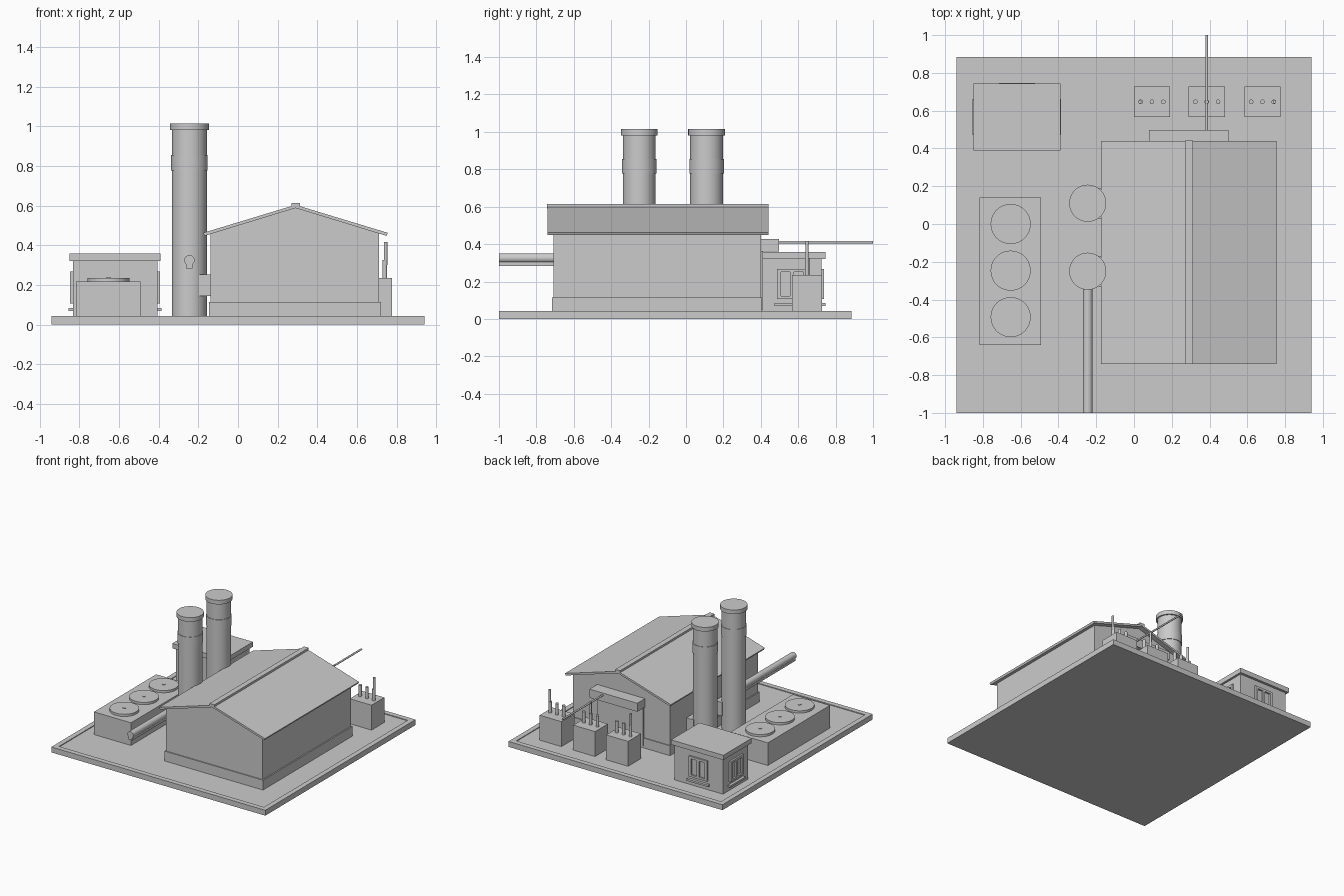
import bpy
import math
from mathutils import Vector

if "Cube" in bpy.data.objects:
    bpy.data.objects.remove(bpy.data.objects["Cube"], do_unlink=True)

grey = bpy.data.materials.new("plain grey")
grey.use_nodes = True
grey.diffuse_color = (0.6, 0.6, 0.6, 1)
grey.node_tree.nodes["Principled BSDF"].inputs["Base Color"].default_value = (0.6, 0.6, 0.6, 1)

GROUND = 0.037


def box(name, x, y, z):
    """Box from (min, max) ranges."""
    bpy.ops.mesh.primitive_cube_add(size=1, location=[sum(r) / 2 for r in (x, y, z)])
    ob = bpy.context.object
    ob.name = name
    ob.scale = [r[1] - r[0] for r in (x, y, z)]
    bpy.ops.object.transform_apply(location=False, rotation=False, scale=True)
    ob.data.materials.append(grey)
    return ob


def rod(name, start, end, radius, sides=32):
    """Cylinder between two points."""
    a, b = Vector(start), Vector(end)
    bpy.ops.mesh.primitive_cylinder_add(vertices=sides, radius=radius, depth=(b - a).length,
                                        location=(a + b) / 2)
    ob = bpy.context.object
    ob.name = name
    ob.rotation_euler = (b - a).to_track_quat('Z', 'Y').to_euler()
    ob.data.materials.append(grey)
    bpy.ops.object.shade_smooth_by_angle(angle=math.radians(35))
    return ob


def post(name, x, y, z0, z1, radius, sides=32):
    return rod(name, (x, y, z0), (x, y, z1), radius, sides)


def extrude_y(name, profile, y0, y1):
    """Solid from an x-z outline drawn anticlockwise as seen from the front."""
    n = len(profile)
    verts = [(x, y, z) for y in (y0, y1) for x, z in profile]
    faces = [list(range(n)), list(range(2 * n - 1, n - 1, -1))]
    faces += [[i, i + n, (i + 1) % n + n, (i + 1) % n] for i in range(n)]
    mesh = bpy.data.meshes.new(name)
    mesh.from_pydata(verts, [], faces)
    mesh.materials.append(grey)
    ob = bpy.data.objects.new(name, mesh)
    bpy.context.collection.objects.link(ob)
    return ob


# Site slab with a low kerb around it
X, Y0, Y1, K = 0.94, -1.0, 0.885, 0.04
box("site_slab", (-X, X), (Y0, Y1), (0, GROUND))
for side in (-1, 1):
    box("kerb_side", sorted((side * X, side * (X - K))), (Y0, Y1), (GROUND - 0.01, 0.043))
box("kerb_front", (-X + K, X - K), (Y0, Y0 + K), (GROUND - 0.01, 0.043))
box("kerb_back", (-X + K, X - K), (Y1 - K, Y1), (GROUND - 0.01, 0.043))

# Main hall: plinth, gabled walls, roof and ridge cap
MID = 0.29
box("hall_plinth", (-0.145, 0.722), (-0.717, 0.407), (GROUND, 0.115))
extrude_y("hall_walls", [(-0.138, 0.05), (0.712, 0.05), (0.712, 0.46), (MID, 0.59), (-0.138, 0.46)],
          -0.709, 0.40)
extrude_y("hall_roof", [(-0.168, 0.448), (MID, 0.588), (0.748, 0.448), (0.755, 0.463),
                        (MID, 0.604), (-0.175, 0.463)], -0.74, 0.44)
box("ridge_cap", (0.27, 0.312), (-0.742, 0.442), (0.59, 0.614))

# Rear door, its canopy and the outgoing line
box("rear_door", (0.09, 0.49), (0.39, 0.411), (0.05, 0.37))
box("rear_canopy", (0.08, 0.50), (0.39, 0.497), (0.36, 0.428))
rod("power_line", (0.385, 0.48, 0.41), (0.385, 1.0, 0.41), 0.007, 12)

# Two chimneys, each with a collar, cap and flue duct into the hall
for cy in (-0.25, 0.11):
    cx = -0.245
    post("chimney_shaft", cx, cy, GROUND, 1.0, 0.088, 48)
    post("chimney_collar", cx, cy, 0.778, 0.856, 0.092, 48)
    post("chimney_cap", cx, cy, 0.982, 1.015, 0.098, 48)
    box("flue_duct", (-0.197, -0.13), (cy - 0.08, cy + 0.08), (0.144, 0.253))

# Feed pipe on its rail
rod("feed_pipe", (-0.245, -0.25, 0.325), (-0.245, -1.0, 0.325), 0.026)
box("pipe_rail", (-0.261, -0.229), (-1.0, -0.25), (0.284, 0.31))

# Cooling unit with three fans
box("cooling_unit", (-0.817, -0.492), (-0.64, 0.14), (GROUND, 0.217))
for fy in (-0.493, -0.247, 0.0):
    post("fan_ring", -0.653, fy, 0.21, 0.235, 0.106, 40)
    post("fan_hub", -0.653, fy, 0.23, 0.239, 0.012, 12)

# Control shed
SX, SY = -0.62, 0.567
HX, HY = 0.213, 0.158
box("shed_walls", (SX - HX, SX + HX), (SY - HY, SY + HY), (GROUND, 0.33))
box("shed_roof", (SX - 0.23, SX + 0.23), (SY - 0.178, SY + 0.178), (0.32, 0.358))


def shed_window(direction, reach):
    """Framed window with a sill, on the wall that faces the given direction."""
    dx, dy = direction

    def part(name, side, z, out):
        near, far = reach - 0.01, reach + out
        if dx:
            box(name, sorted((SX + dx * near, SX + dx * far)), (SY + side[0], SY + side[1]), z)
        else:
            box(name, (SX + side[0], SX + side[1]), sorted((SY + dy * near, SY + dy * far)), z)

    for c in (-0.07, 0, 0.07):
        part("window_upright", (c - 0.01, c + 0.01), (0.106, 0.268), 0.014)
    part("window_head", (-0.08, 0.08), (0.25, 0.268), 0.014)
    part("window_foot", (-0.08, 0.08), (0.106, 0.122), 0.014)
    part("window_sill", (-0.095, 0.095), (0.07, 0.085), 0.021)


shed_window((1, 0), HX)
shed_window((-1, 0), HX)
shed_window((0, 1), HY)

# Three transformers; one bushing on each carries a tall conductor
for tx, tall in ((0.095, -1), (0.385, 0), (0.68, 1)):
    box("transformer", (tx - 0.096, tx + 0.096), (0.567, 0.728), (GROUND, 0.235))
    for i in (-1, 0, 1):
        bx = tx + i * 0.06
        post("bushing", bx, 0.647, 0.22, 0.325, 0.012, 16)
        if i == tall:
            post("conductor", bx + tall * 0.004, 0.647, 0.3, 0.417, 0.009, 12)
